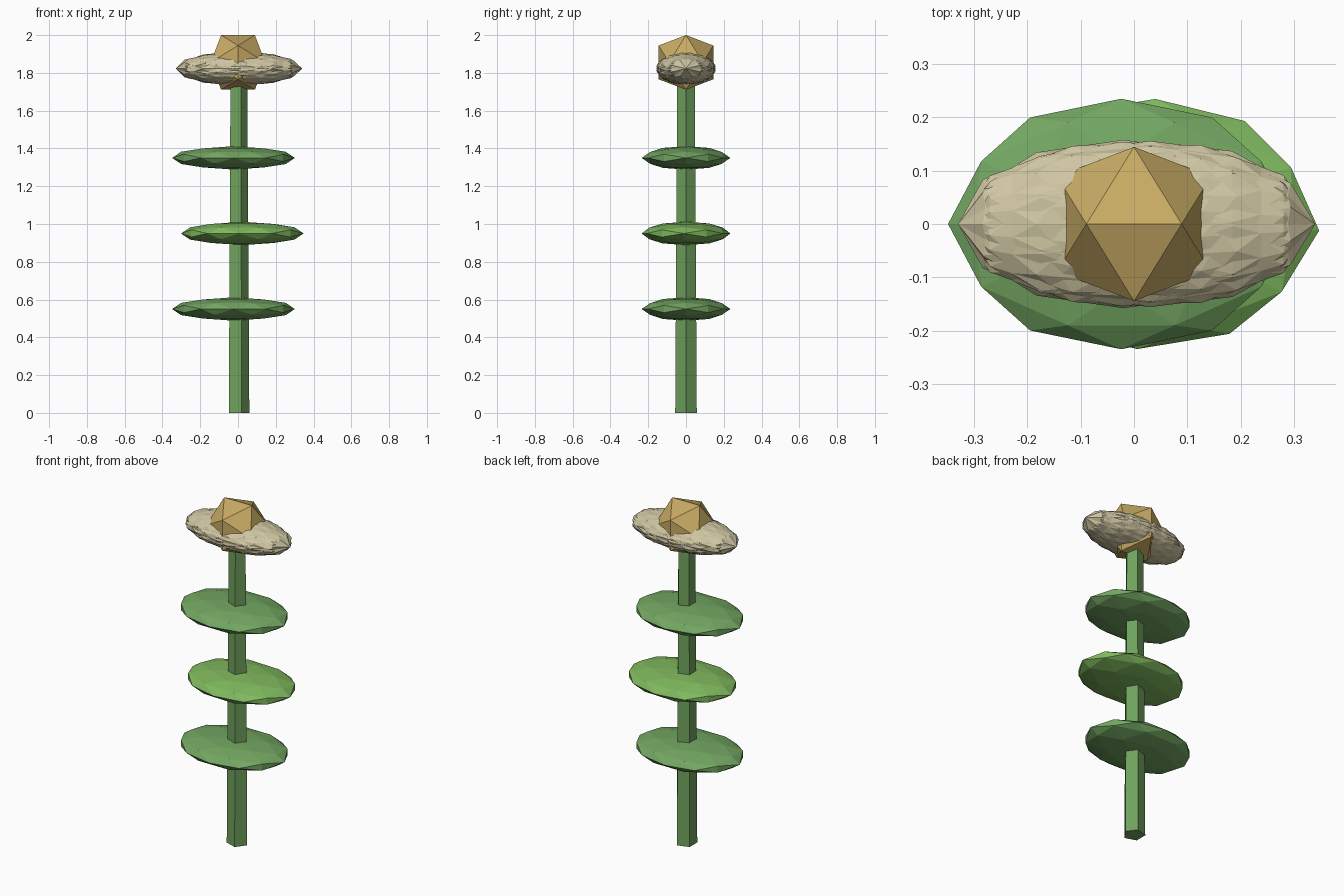
import bpy, bmesh, math
from mathutils import Matrix

if "Cube" in bpy.data.objects:
    bpy.data.objects.remove(bpy.data.objects["Cube"])


def material(name, rgb):
    m = bpy.data.materials.new(name)
    m.diffuse_color = (*rgb, 1)
    m.use_nodes = True
    m.node_tree.nodes["Principled BSDF"].inputs["Base Color"].default_value = m.diffuse_color
    return m


def finish(name, bm, mat):
    mesh = bpy.data.meshes.new(name)
    bm.to_mesh(mesh)
    bm.free()
    mesh.materials.append(mat)
    obj = bpy.data.objects.new(name, mesh)
    bpy.context.collection.objects.link(obj)
    return obj


def add_ico(bm, detail, centre, scale, spin=Matrix()):
    # icosphere with an edge on top, spun before it is squashed
    edge_up = Matrix.Rotation(-math.atan2(1, (1 + 5 ** 0.5) / 2), 4, 'Y')
    m = Matrix.Translation(centre) @ Matrix.Diagonal((*scale, 1)) @ spin @ edge_up
    bmesh.ops.create_icosphere(bm, subdivisions=detail, radius=1, matrix=m)


green = material("stem_green", (0.16, 0.36, 0.11))
leaf_green = material("leaf_green", (0.17, 0.38, 0.12))
bright_green = material("bright_leaf_green", (0.21, 0.48, 0.11))
cream = material("petal_cream", (0.62, 0.56, 0.36))
gold = material("centre_gold", (0.58, 0.41, 0.13))

# Tapered five-sided stem
bm = bmesh.new()
rings = []
for r, z in ((0.06, 0), (0.049, 1.8)):
    rings.append([bm.verts.new((r * math.cos(a), r * math.sin(a), z))
                  for a in (math.tau * i / 5 for i in range(5))])
low, top = rings
bm.faces.new(low[::-1])
bm.faces.new(top)
for i in range(5):
    j = (i + 1) % 5
    bm.faces.new((low[i], low[j], top[j], top[i]))
finish("stem", bm, green)

# Three flat leaves, shifted to alternate sides
for i, (x, turn, mat) in enumerate(((-0.024, 90, leaf_green),
                                    (0.023, 87, bright_green),
                                    (-0.024, 90, leaf_green))):
    bm = bmesh.new()
    add_ico(bm, 2, (x, 0, 0.55 + 0.4 * i), (0.325, 0.235, 0.062),
            Matrix.Rotation(math.radians(turn), 4, 'Z'))
    finish(f"leaf_{i + 1}", bm, mat)

# Ruff of overlapping petals, each rolled about the long axis
PETALS = 8
for i in range(PETALS):
    bm = bmesh.new()
    add_ico(bm, 2, (0.03 if i % 2 else -0.02, 0, 1.823), (0.31, 0.158, 0.088),
            Matrix.Rotation(math.pi * i / PETALS, 4, 'X'))
    finish(f"petal_{i + 1}", bm, cream)

# Faceted flower centre
bm = bmesh.new()
add_ico(bm, 1, (0, 0, 1.8555), (0.17, 0.17, 0.17))
finish("flower_centre", bm, gold)
